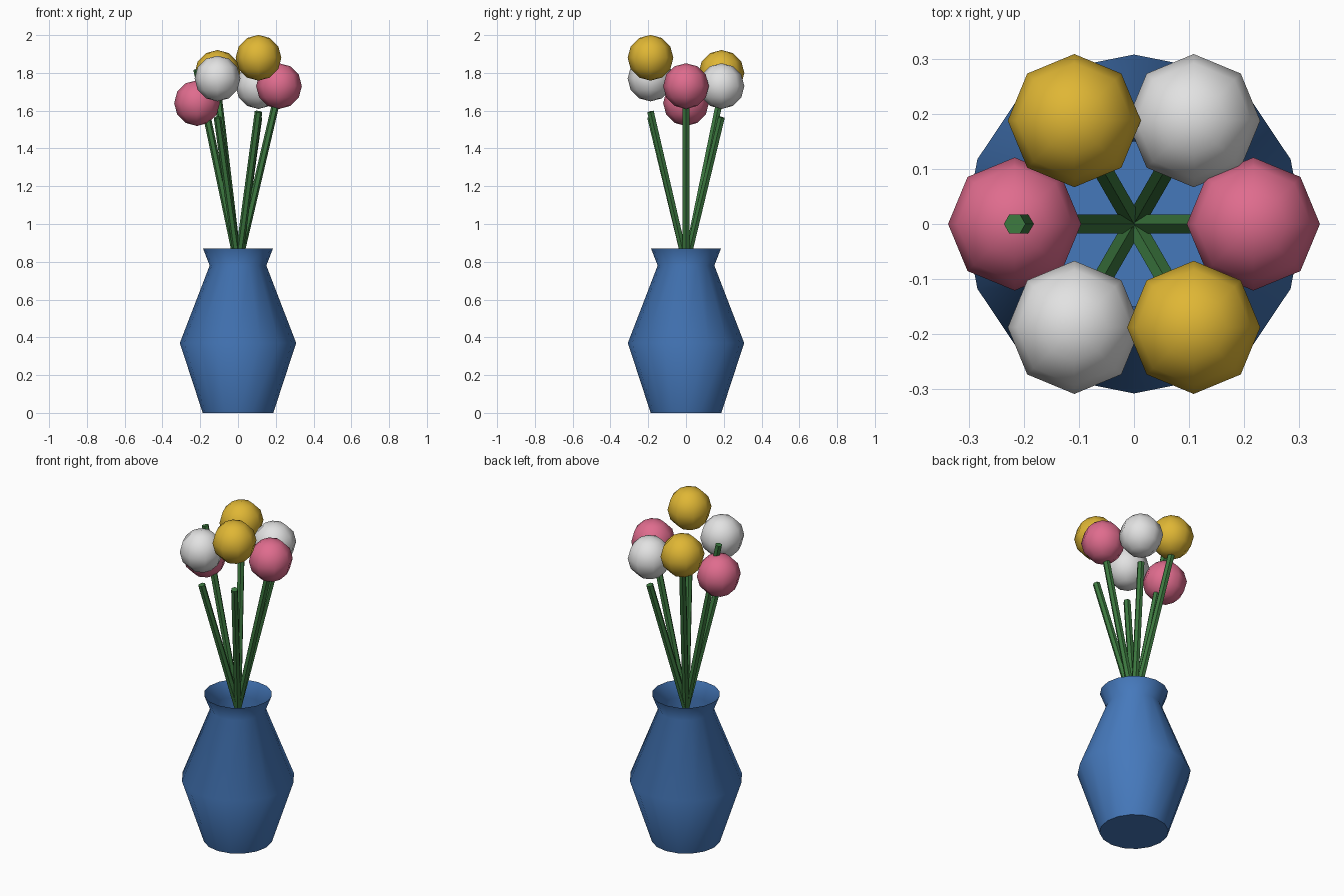
import bpy, bmesh, math
from mathutils import Matrix, Vector

if "Cube" in bpy.data.objects:
    bpy.data.objects.remove(bpy.data.objects["Cube"])


def material(name, rgb):
    m = bpy.data.materials.new(name)
    m.diffuse_color = (*rgb, 1)
    m.use_nodes = True
    m.node_tree.nodes["Principled BSDF"].inputs["Base Color"].default_value = m.diffuse_color
    return m


BLUE = material("vase blue", (0.06, 0.19, 0.50))
GREEN = material("stem green", (0.045, 0.19, 0.05))
PINK = material("petal pink", (0.74, 0.15, 0.27))
WHITE = material("petal white", (0.76, 0.76, 0.76))
YELLOW = material("petal yellow", (0.74, 0.47, 0.035))


def add_object(name, bm, mat, smooth):
    for f in bm.faces:
        f.smooth = smooth
    me = bpy.data.meshes.new(name)
    bm.to_mesh(me)
    bm.free()
    me.materials.append(mat)
    ob = bpy.data.objects.new(name, me)
    bpy.context.collection.objects.link(ob)
    return ob


# Vase: open-mouthed lathe with a floor
SIDES = 16
profile = [(0.187, 0.0), (0.308, 0.37), (0.15, 0.78), (0.185, 0.87)]
bm = bmesh.new()
rings = [[bm.verts.new((r * math.cos(2 * math.pi * i / SIDES),
                        r * math.sin(2 * math.pi * i / SIDES), z))
          for i in range(SIDES)] for r, z in profile]
for lo, hi in zip(rings, rings[1:]):
    for i in range(SIDES):
        j = (i + 1) % SIDES
        bm.faces.new((lo[i], lo[j], hi[j], hi[i]))
floor = bm.faces.new(rings[0][::-1])
for e in floor.edges:
    e.smooth = False
add_object("vase", bm, BLUE, True)

# Flowers around a circle: colour, blossom height, stem tip height
SPREAD = 0.217
BASE = Vector((0, 0, 0.785))
flowers = [(PINK, 1.73, 1.71), (WHITE, 1.73, 1.565), (YELLOW, 1.80, 1.70),
           (PINK, 1.64, 1.82), (WHITE, 1.77, 1.565), (YELLOW, 1.88, 1.595)]
for k, (colour, ball_z, tip_z) in enumerate(flowers):
    a = k * math.pi / 3
    x, y = SPREAD * math.cos(a), SPREAD * math.sin(a)

    # stem: six-sided rod leaning outward
    length = math.hypot(SPREAD, tip_z - BASE.z)
    tilt = math.atan2(SPREAD, tip_z - BASE.z)
    bm = bmesh.new()
    bmesh.ops.create_cone(bm, cap_ends=True, segments=6, radius1=0.02,
                          radius2=0.02, depth=length)
    bm.transform(Matrix.Translation(BASE) @ Matrix.Rotation(a, 4, 'Z')
                 @ Matrix.Rotation(tilt, 4, 'Y')
                 @ Matrix.Translation((0, 0, length / 2))
                 @ Matrix.Rotation(math.pi / 6, 4, 'Z'))
    add_object(f"stem_{k + 1}", bm, GREEN, False)

    # blossom: low-poly ball
    bm = bmesh.new()
    bmesh.ops.create_uvsphere(bm, u_segments=8, v_segments=6, radius=0.121)
    bm.transform(Matrix.Translation((x, y, ball_z)))
    add_object(f"blossom_{k + 1}", bm, colour, True)
